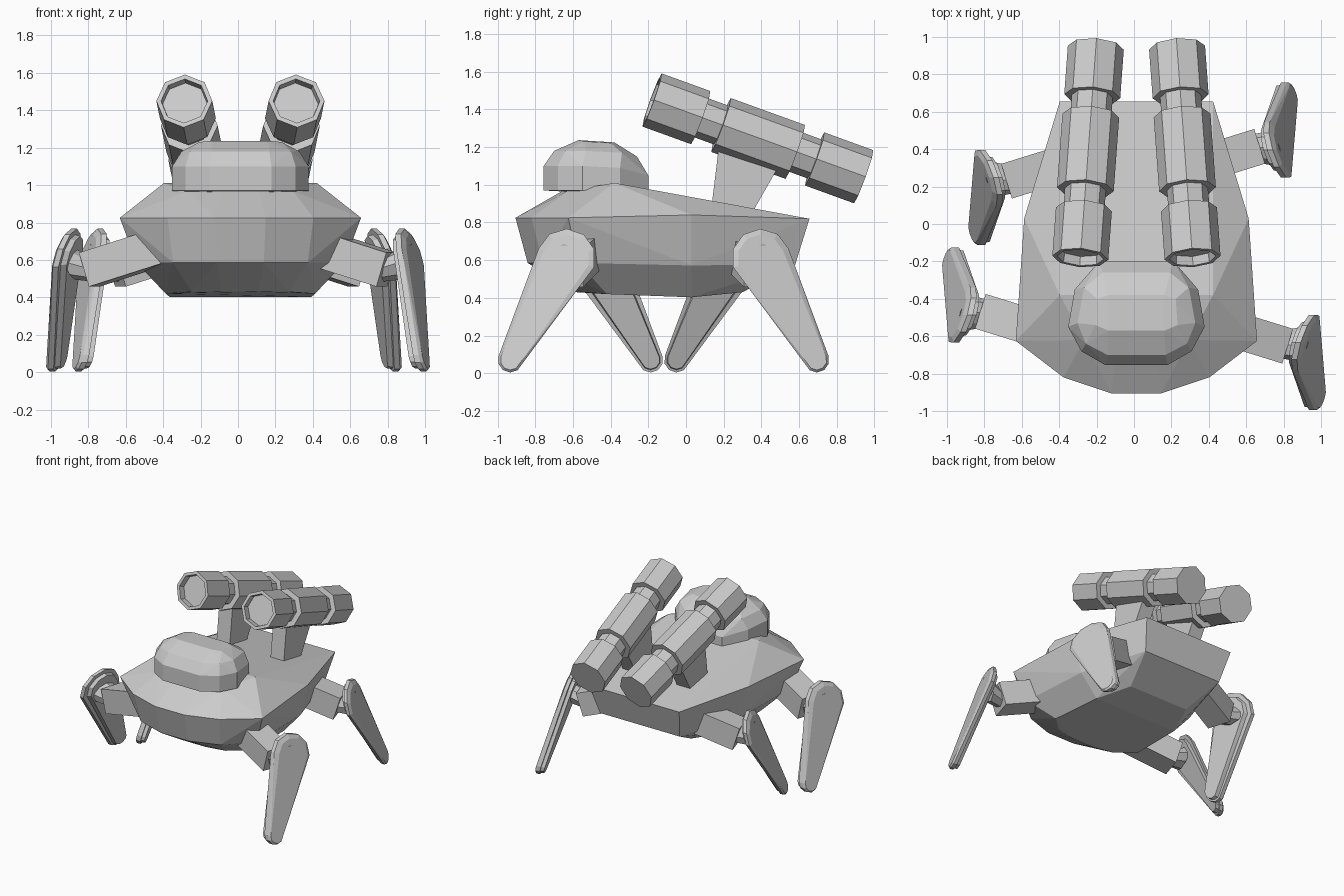
import bpy, bmesh
from math import sin, cos, pi, radians
from mathutils import Vector

if "Cube" in bpy.data.objects:
    bpy.data.objects.remove(bpy.data.objects["Cube"])

CX = 0.013  # centre line of hull, canopy and guns


def finish(bm, name):
    bmesh.ops.remove_doubles(bm, verts=bm.verts, dist=1e-5)
    bmesh.ops.recalc_face_normals(bm, faces=bm.faces)
    me = bpy.data.meshes.new(name)
    bm.to_mesh(me)
    bm.free()
    ob = bpy.data.objects.new(name, me)
    bpy.context.collection.objects.link(ob)
    return ob


def add_hull(bm, pts):
    """Add the convex shell around a set of points."""
    t = bmesh.new()
    for p in pts:
        t.verts.new(p)
    res = bmesh.ops.convex_hull(t, input=t.verts[:])
    junk = {v for v in res["geom_interior"] if isinstance(v, bmesh.types.BMVert)}
    bmesh.ops.delete(t, geom=list(junk), context='VERTS')
    bmesh.ops.dissolve_limit(t, angle_limit=radians(2), verts=t.verts[:], edges=t.edges[:])
    me = bpy.data.meshes.new("part")
    t.to_mesh(me)
    t.free()
    bm.from_mesh(me)
    bpy.data.meshes.remove(me)


def mirrored(half):
    return [(CX + s * x, y, z) for x, y, z in half for s in (-1, 1)]


# Hull: rim, lower ring, belly and deck, given for one half
bm = bmesh.new()
add_hull(bm, mirrored([
    (.135, -.905, .825), (.39, -.82, .825), (.645, -.625, .825), (.60, .03, .84), (.41, .655, .82),
    (.125, -.84, .585), (.36, -.76, .585), (.555, -.57, .585), (.53, .03, .572), (.36, .58, .578),
    (.10, -.58, .43), (.26, -.55, .43), (.40, -.42, .42), (.38, .03, .403), (.27, .30, .43),
    (.41, -.38, 1.01), (.28, -.62, .97), (.10, -.66, .965)]))
finish(bm, "hull")

# Canopy dome
belt = [(.165, -.755, 1.10), (.295, -.68, 1.10), (.365, -.55, 1.10),
        (.33, -.35, 1.09), (.20, -.20, 1.05)]
bm = bmesh.new()
add_hull(bm, mirrored(
    belt + [(x, y, .97 if y < -.3 else .94) for x, y, z in belt] +
    [(.155, -.70, 1.18), (.27, -.64, 1.18), (.315, -.53, 1.18), (.28, -.34, 1.17), (.18, -.26, 1.15),
     (.15, -.57, 1.237), (.22, -.54, 1.23), (.21, -.40, 1.222), (.15, -.38, 1.225)]))
finish(bm, "canopy")

# Twin guns: octagonal lathe with a recessed muzzle, on slanted posts
GUN = [(.05, 0), (.05, .12), (0, .125), (0, .15), (.275, .15), (.275, .11), (.39, .11),
       (.39, .152), (.81, .152), (.81, .11), (.92, .11), (.92, .15), (1.197, .15), (1.197, 0)]
for side, label in ((1, "right"), (-1, "left")):
    start = Vector((CX + side * .30, -.18, 1.45))
    axis = (Vector((CX + side * .217, .945, 1.042)) - start).normalized()
    across = axis.cross(Vector((0, 0, 1))).normalized()
    up = across.cross(axis)
    bm = bmesh.new()
    rings = [[bm.verts.new(start + axis * s + (across * cos(a) + up * sin(a)) * r)
              for a in (i * pi / 4 for i in range(8))] if r else None for s, r in GUN]
    for a, b in zip(rings, rings[1:]):
        if a is None or b is None:
            bm.faces.new(a or b)
        else:
            for i in range(8):
                j = (i + 1) % 8
                bm.faces.new((a[i], a[j], b[j], b[i]))
    finish(bm, label + "_gun")
    bm = bmesh.new()
    add_hull(bm, [(CX + side * (.245 + dx), y, z) for dx in (-.06, .06)
                  for y, z in ((.18, 1.25), (.51, 1.13), (.35, .85), (.135, .88))])
    finish(bm, label + "_gun_post")


# Legs: coordinates are for the front right leg, with y measured from its hip line
def plane_x(y, z):
    return .89 + .3 * (y + .17) - .27 * (z - .72)


def shin_ring(offset, shrink):
    pts = []
    for cy, cz, r in ((-.075, .612, .155), (-.372, .07, .066)):
        for i in range(10):
            a = i * pi / 5 + .3
            y, z = cy + r * shrink * cos(a), cz + r * shrink * sin(a)
            pts.append((plane_x(y, z) + offset, y, z))
    return pts


def make_leg(name, side, sweep, hip_y, inset):
    def place(ob):
        for v in ob.data.vertices:
            x, y, z = v.co
            v.co = (side * (x - inset), hip_y - sweep * y, z)
        if side * -sweep < 0:
            ob.data.flip_normals()

    # Arm box
    axis = Vector((1, -.31, -.32)).normalized()
    wide = Vector((.31, 1, 0)).normalized()
    tall = axis.cross(wide)
    end = Vector((.795, -.085, .548))
    bm = bmesh.new()
    add_hull(bm, [end - axis * d + wide * .097 * a + tall * .095 * b
                  for d in (0, .42) for a in (-1, 1) for b in (-1, 1)])
    place(finish(bm, name + "_arm"))

    # Knee joint
    bm = bmesh.new()
    tip = Vector((plane_x(-.075, .6) - .05, -.08, .59))
    add_hull(bm, [c + wide * r * cos(i * pi / 4) + tall * r * sin(i * pi / 4)
                  for c, r in ((end - axis * .02, .075), (tip, .10)) for i in range(8)])
    place(finish(bm, name + "_joint"))

    # Shin: chamfered outer plate with a smaller inner plate
    bm = bmesh.new()
    add_hull(bm, shin_ring(0, .8) + shin_ring(-.015, 1) + shin_ring(-.045, 1))
    add_hull(bm, shin_ring(-.04, .8) + shin_ring(-.075, .74))
    place(finish(bm, name + "_shin"))


make_leg("front_right_leg", 1, -1, -.56, 0)
make_leg("front_left_leg", -1, 1, -.56, 0)
make_leg("back_right_leg", 1, 1, .322, .15)
make_leg("back_left_leg", -1, -1, .322, .14)
